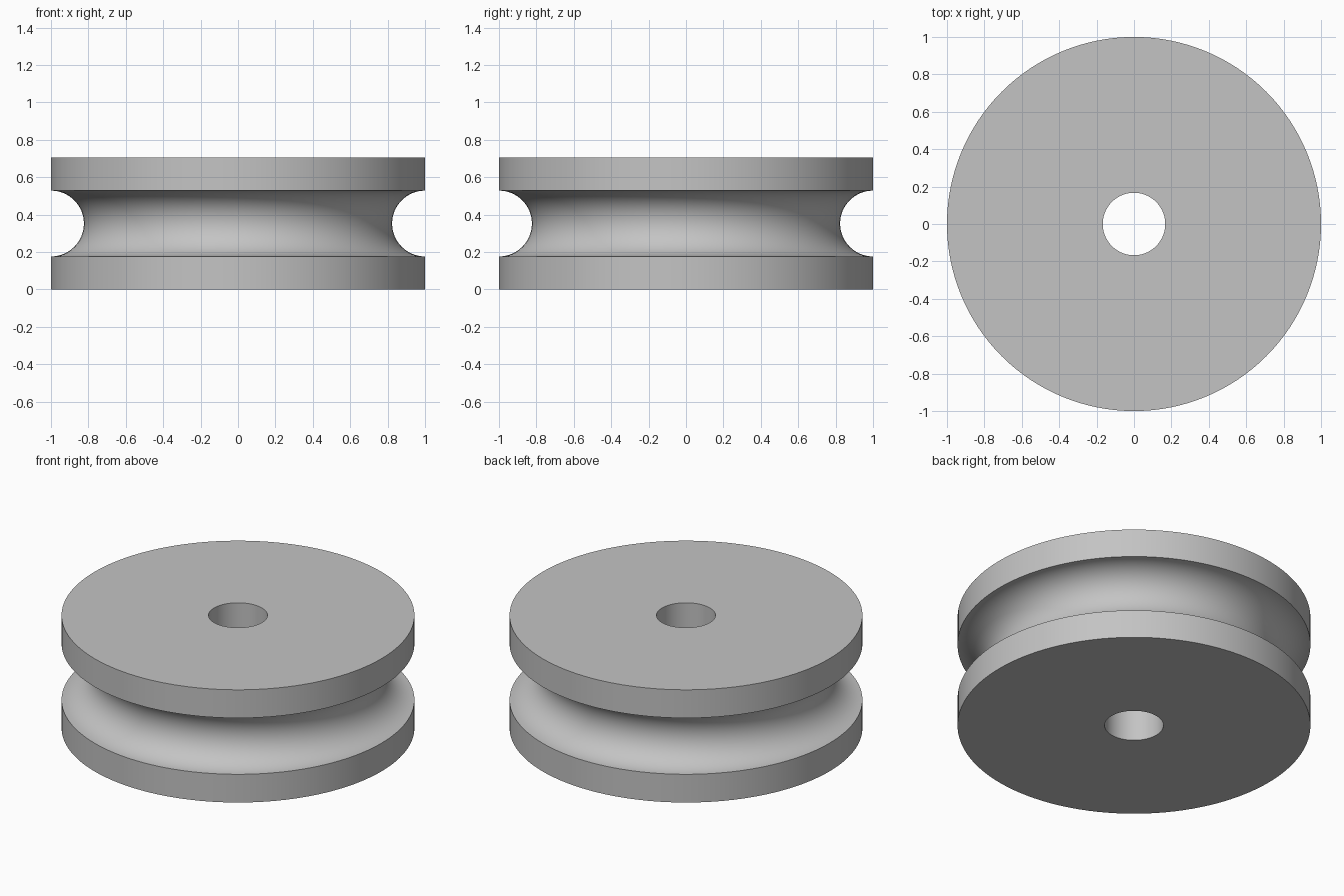
import bpy
import bmesh
import math

cube = bpy.data.objects.get("Cube")
if cube:
    bpy.data.objects.remove(cube, do_unlink=True)

SEGMENTS = 128
HEIGHT, RADIUS, BORE = 0.705, 1.0, 0.167
GROOVE, GROOVE_STEPS = 0.176, 32

grey = bpy.data.materials.new("plain grey")
grey.use_nodes = True
colour = (0.55, 0.55, 0.55, 1)
grey.diffuse_color = colour
grey.node_tree.nodes["Principled BSDF"].inputs["Base Color"].default_value = colour

# Closed half section: bore, flat faces, rims and the round rope groove
profile = [(BORE, HEIGHT), (BORE, 0), (RADIUS, 0)]
for i in range(GROOVE_STEPS + 1):
    a = math.pi * i / GROOVE_STEPS
    profile.append((RADIUS - GROOVE * math.sin(a), HEIGHT / 2 - GROOVE * math.cos(a)))
profile.append((RADIUS, HEIGHT))

# Revolve the section around the z axis
bm = bmesh.new()
rings = []
for s in range(SEGMENTS):
    t = 2 * math.pi * s / SEGMENTS
    rings.append([bm.verts.new((r * math.cos(t), r * math.sin(t), z)) for r, z in profile])
for s, ring in enumerate(rings):
    following = rings[(s + 1) % SEGMENTS]
    for i in range(len(profile)):
        j = (i + 1) % len(profile)
        bm.faces.new((ring[i], following[i], following[j], ring[j]))
bmesh.ops.recalc_face_normals(bm, faces=bm.faces)

mesh = bpy.data.meshes.new("pulley_wheel")
bm.to_mesh(mesh)
bm.free()
mesh.materials.append(grey)
wheel = bpy.data.objects.new("pulley_wheel", mesh)
bpy.context.collection.objects.link(wheel)

# Smooth round surfaces, sharp rims
bpy.ops.object.select_all(action="DESELECT")
wheel.select_set(True)
bpy.context.view_layer.objects.active = wheel
bpy.ops.object.shade_smooth_by_angle(angle=math.radians(30))
